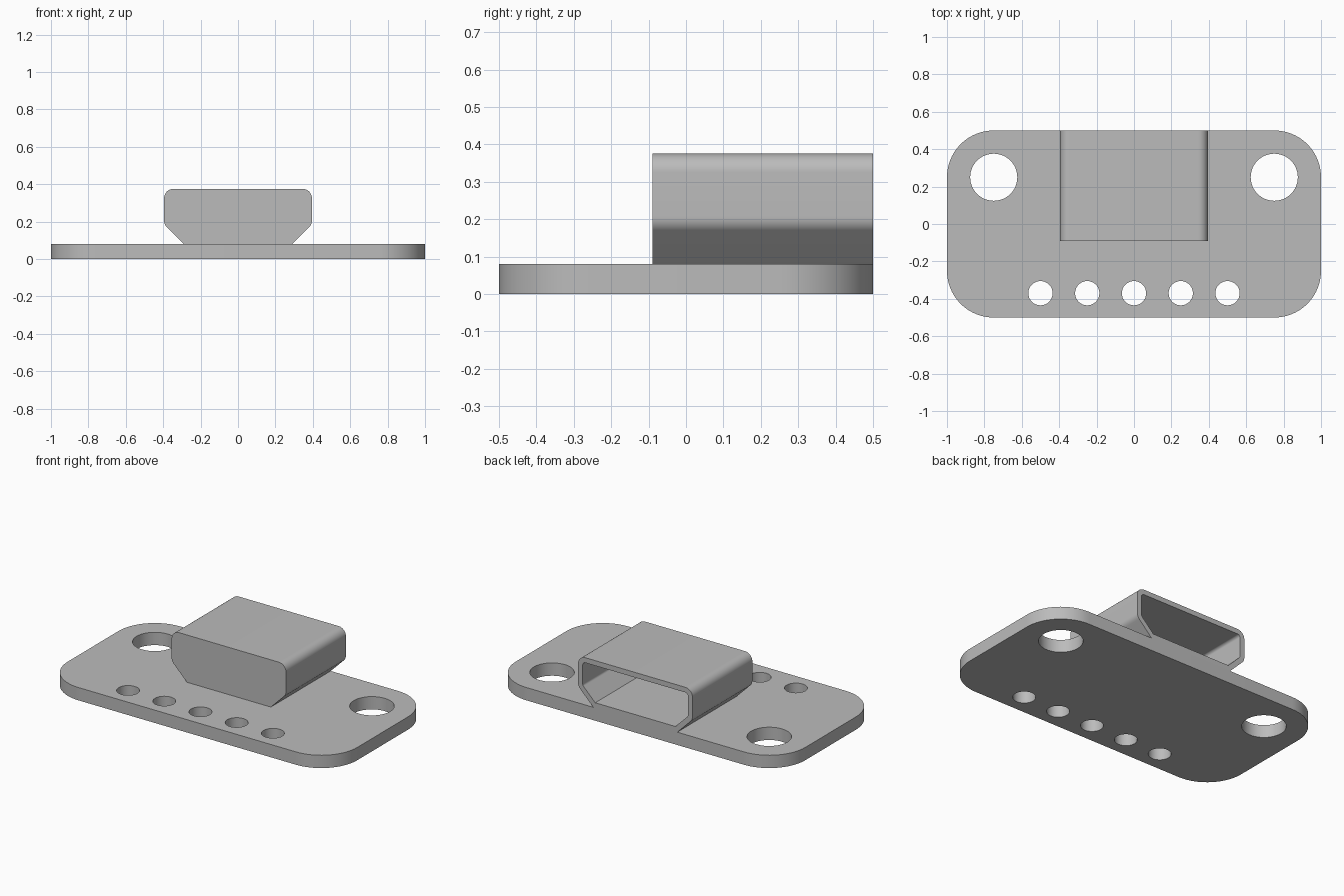
import bpy, bmesh, math
from mathutils import Vector, Matrix

old = bpy.data.objects.get("Cube")
if old:
    bpy.data.objects.remove(old, do_unlink=True)

grey = bpy.data.materials.new("plain grey")
grey.use_nodes = True
colour = (0.5, 0.5, 0.5, 1)
grey.diffuse_color = colour
grey.node_tree.nodes["Principled BSDF"].inputs["Base Color"].default_value = colour


def circle(x, y, r, n=48):
    return [(x + r * math.cos(2 * math.pi * i / n),
             y + r * math.sin(2 * math.pi * i / n)) for i in range(n)]


def rounded(corners, n=12):
    """Replace each (x, y, radius) corner of a convex outline by an arc."""
    out = []
    for i, (x, y, r) in enumerate(corners):
        p = Vector((x, y))
        if r == 0:
            out.append((x, y))
            continue
        a = (Vector(corners[i - 1][:2]) - p).normalized()
        b = (Vector(corners[(i + 1) % len(corners)][:2]) - p).normalized()
        half = a.angle(b) / 2
        centre = p + (a + b).normalized() * r / math.sin(half)
        start = p + a * r / math.tan(half) - centre
        end = p + b * r / math.tan(half) - centre
        turn = math.atan2(start.x * end.y - start.y * end.x, start.dot(end))
        out += [tuple(centre + Matrix.Rotation(turn * k / n, 2) @ start)
                for k in range(n + 1)]
    return out


def extrude(name, loops, depth):
    """Solid from closed outlines (inner ones are holes), from z=0 to z=depth."""
    curve = bpy.data.curves.new(name, "CURVE")
    curve.dimensions = "2D"
    curve.fill_mode = "BOTH"
    curve.extrude = depth / 2
    for loop in loops:
        spline = curve.splines.new("POLY")
        spline.points.add(len(loop) - 1)
        for point, (x, y) in zip(spline.points, loop):
            point.co = (x, y, 0, 1)
        spline.use_cyclic_u = True
    temp = bpy.data.objects.new(name, curve)
    bpy.context.collection.objects.link(temp)
    bpy.context.view_layer.update()
    mesh = bpy.data.meshes.new_from_object(temp)
    bpy.data.objects.remove(temp)
    mesh.transform(Matrix.Translation((0, 0, depth / 2)))
    bm = bmesh.new()
    bm.from_mesh(mesh)
    bmesh.ops.remove_doubles(bm, verts=bm.verts, dist=0.0001)
    bmesh.ops.recalc_face_normals(bm, faces=bm.faces)
    bm.to_mesh(mesh)
    bm.free()
    mesh.materials.clear()
    mesh.materials.append(grey)
    obj = bpy.data.objects.new(name, mesh)
    bpy.context.collection.objects.link(obj)
    return obj


def finish(obj):
    bpy.ops.object.select_all(action="DESELECT")
    obj.select_set(True)
    bpy.context.view_layer.objects.active = obj
    for modifier in list(obj.modifiers):
        bpy.ops.object.modifier_apply(modifier=modifier.name)
    bpy.ops.object.shade_smooth_by_angle(angle=math.radians(30))


# Base plate with two mounting holes and a row of pin holes
thick = 0.08
outline = rounded([(1, 0.5, 0.25), (-1, 0.5, 0.25), (-1, -0.5, 0.25), (1, -0.5, 0.25)], 20)
holes = [circle(s * 0.75, 0.25, 0.126) for s in (-1, 1)]
holes += [circle(0.25 * i, -0.37, 0.065, 32) for i in range(-2, 3)]
finish(extrude("base_plate", [outline] + holes, thick))


def socket_profile(inset):
    """Wide hexagon with a narrow foot, shrunk evenly by the wall thickness."""
    side, top, foot = 0.395 - inset, 0.375 - inset, thick + inset
    slope = inset * math.tan(math.radians(22.5))
    bend = 0.185 + slope
    half = [(side, bend, 0.05 - inset), (side, top, 0.05 - inset)]
    low = side - (bend - foot)
    right = [(low, foot, 0)] + half
    return rounded(right + [(-x, y, r) for x, y, r in reversed(right)])


# Socket shell, closed in front and open at the back
wall, front, back = 0.032, -0.09, 0.5
shell = extrude("socket_shell", [socket_profile(0)], back - front)
cavity = extrude("socket_cavity", [socket_profile(wall)], back - front)
upright = Matrix.Rotation(math.radians(90), 4, "X")
shell.data.transform(Matrix.Translation((0, back, 0)) @ upright)
cavity.data.transform(Matrix.Translation((0, back + wall, 0)) @ upright)
# The cavity overshoots the back and stops one wall short of the front
cut = shell.modifiers.new("hollow", "BOOLEAN")
cut.operation = "DIFFERENCE"
cut.solver = "EXACT"
cut.object = cavity
cavity.hide_render = True
finish(shell)
bpy.data.objects.remove(cavity, do_unlink=True)
